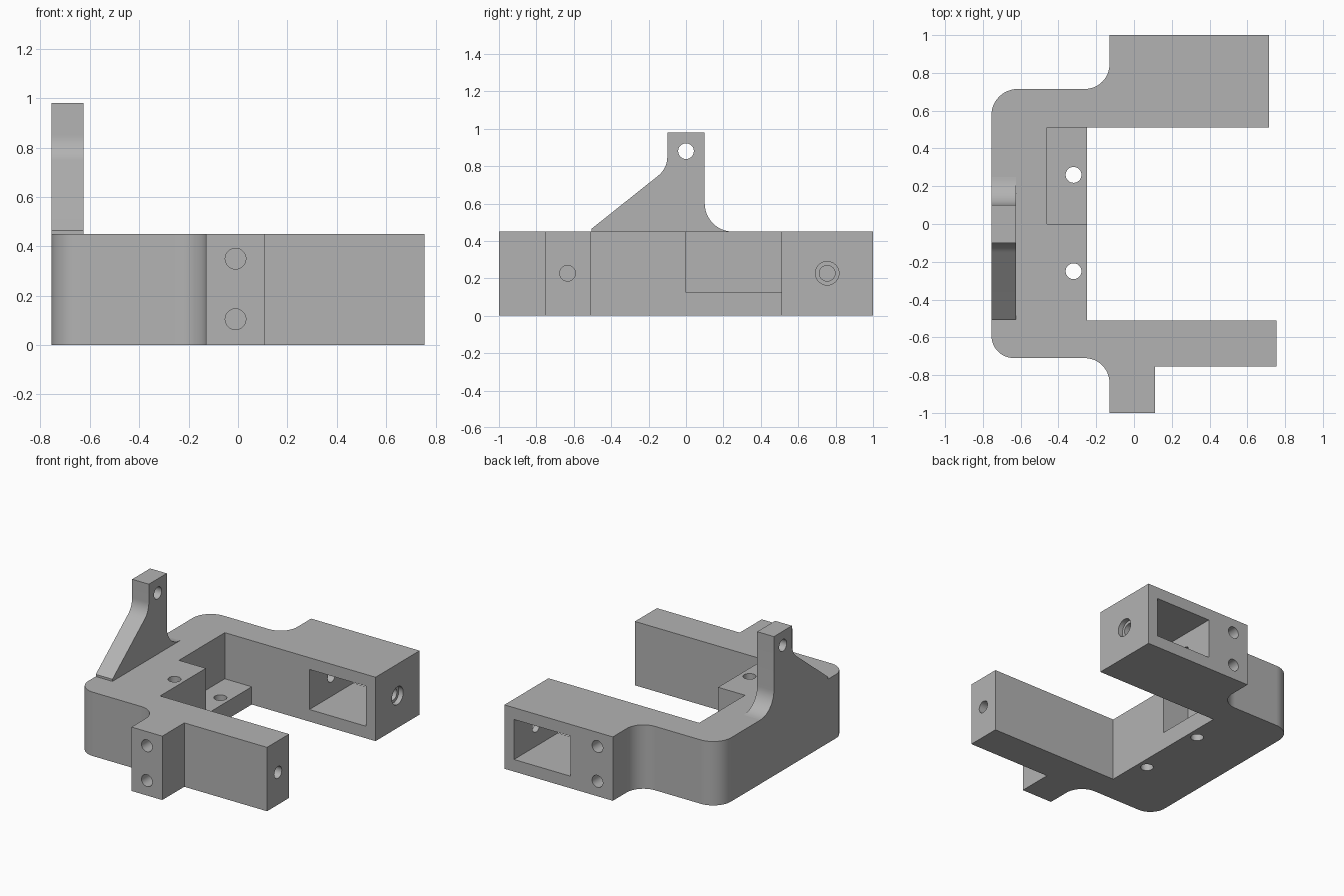
import bpy, bmesh, math
from mathutils import Matrix, Vector

cube = bpy.data.objects.get("Cube")
if cube:
    bpy.data.objects.remove(cube, do_unlink=True)

gray = bpy.data.materials.new("machined gray")
gray.use_nodes = True
gray.diffuse_color = (0.45, 0.45, 0.45, 1)
gray.node_tree.nodes["Principled BSDF"].inputs["Base Color"].default_value = (0.45, 0.45, 0.45, 1)


def add_object(name, bm):
    bmesh.ops.recalc_face_normals(bm, faces=bm.faces)
    mesh = bpy.data.meshes.new(name)
    bm.to_mesh(mesh)
    bm.free()
    mesh.materials.append(gray)
    obj = bpy.data.objects.new(name, mesh)
    bpy.context.collection.objects.link(obj)
    return obj


def arc(cx, cy, r, start, end, steps=12):
    angles = [math.radians(start + (end - start) * i / steps) for i in range(steps + 1)]
    return [(cx + r * math.cos(a), cy + r * math.sin(a)) for a in angles]


def extrude(name, points, offset):
    bm = bmesh.new()
    face = bm.faces.new([bm.verts.new(p) for p in points])
    moved = bmesh.ops.extrude_face_region(bm, geom=[face])["geom"]
    bmesh.ops.translate(bm, vec=Vector(offset),
                        verts=[v for v in moved if isinstance(v, bmesh.types.BMVert)])
    return add_object(name, bm)


def box_cutter(name, low, high):
    low, high = Vector(low), Vector(high)
    bm = bmesh.new()
    bmesh.ops.create_cube(bm, size=1)
    bmesh.ops.scale(bm, vec=high - low, verts=bm.verts)
    bmesh.ops.translate(bm, vec=(low + high) / 2, verts=bm.verts)
    return add_object(name, bm)


def hole_cutter(name, start, end, radius=0.042):
    start, end = Vector(start), Vector(end)
    axis = end - start
    turn = axis.to_track_quat('Z', 'Y').to_matrix().to_4x4()
    bm = bmesh.new()
    bmesh.ops.create_cone(bm, cap_ends=True, segments=32, radius1=radius, radius2=radius,
                          depth=axis.length,
                          matrix=Matrix.Translation((start + end) / 2) @ turn)
    return add_object(name, bm)


def cut(obj, cutters):
    bpy.ops.object.select_all(action='DESELECT')
    bpy.context.view_layer.objects.active = obj
    obj.select_set(True)
    for cutter in cutters:
        cutter.hide_render = True
        mod = obj.modifiers.new("cut", 'BOOLEAN')
        mod.operation = 'DIFFERENCE'
        mod.solver = 'EXACT'
        mod.object = cutter
        bpy.ops.object.modifier_apply(modifier=mod.name)
        bpy.data.objects.remove(cutter, do_unlink=True)
    bpy.ops.object.shade_smooth_by_angle(angle=math.radians(30))


# C-shaped body with rounded outer corners, two arms and a front tab
H = 0.45
outline = [(-0.13, -1), (0.11, -1), (0.11, -0.755), (0.755, -0.755), (0.755, -0.51),
           (-0.25, -0.51), (-0.25, 0.51), (0.715, 0.51), (0.715, 1), (-0.13, 1)]
outline += arc(-0.26, 0.845, 0.13, 0, -90)
outline += arc(-0.615, 0.575, 0.14, 90, 180)
outline += arc(-0.635, -0.59, 0.12, 180, 270)
outline += arc(-0.26, -0.84, 0.13, 90, 0)
body = extrude("bracket_body", [(x, y, 0) for x, y in outline], (0, 0, H))

# Step, window and screw holes
cutters = [box_cutter("step_cutter", (-0.46, 0, 0.125), (-0.2, 0.51, 0.6)),
           box_cutter("window_cutter", (0.2, 0.4, 0.085), (0.64, 1.1, 0.367)),
           hole_cutter("arm_end_hole", (0.8, 0.755, 0.227), (0.08, 0.755, 0.227)),
           hole_cutter("counterbore", (0.8, 0.755, 0.227), (0.68, 0.755, 0.227), 0.063),
           hole_cutter("front_arm_hole", (0.8, -0.633, 0.227), (0.45, -0.633, 0.227))]
for y in (-0.25, 0.26):
    cutters.append(hole_cutter("base_hole", (-0.32, y, -0.1), (-0.32, y, 0.6)))
for side in (-1, 1):
    for z in (0.105, 0.35):
        cutters.append(hole_cutter("side_hole", (-0.01, side * 1.1, z), (-0.01, side * 0.7, z)))
cut(body, cutters)

# Upright fin with a sloped rib, a fillet and a cross hole
profile = [(-0.505, H), (-0.505, 0.465)]
profile += arc(-0.23, 0.85, 0.13, -52, 0)
profile += [(-0.1, 0.98), (0.1, 0.98)]
profile += arc(0.25, 0.6, 0.15, 180, 270)
fin = extrude("upright_fin", [(-0.755, y, z) for y, z in profile], (0.13, 0, 0))
cut(fin, [hole_cutter("fin_hole", (-0.9, 0, 0.88), (-0.5, 0, 0.88))])
